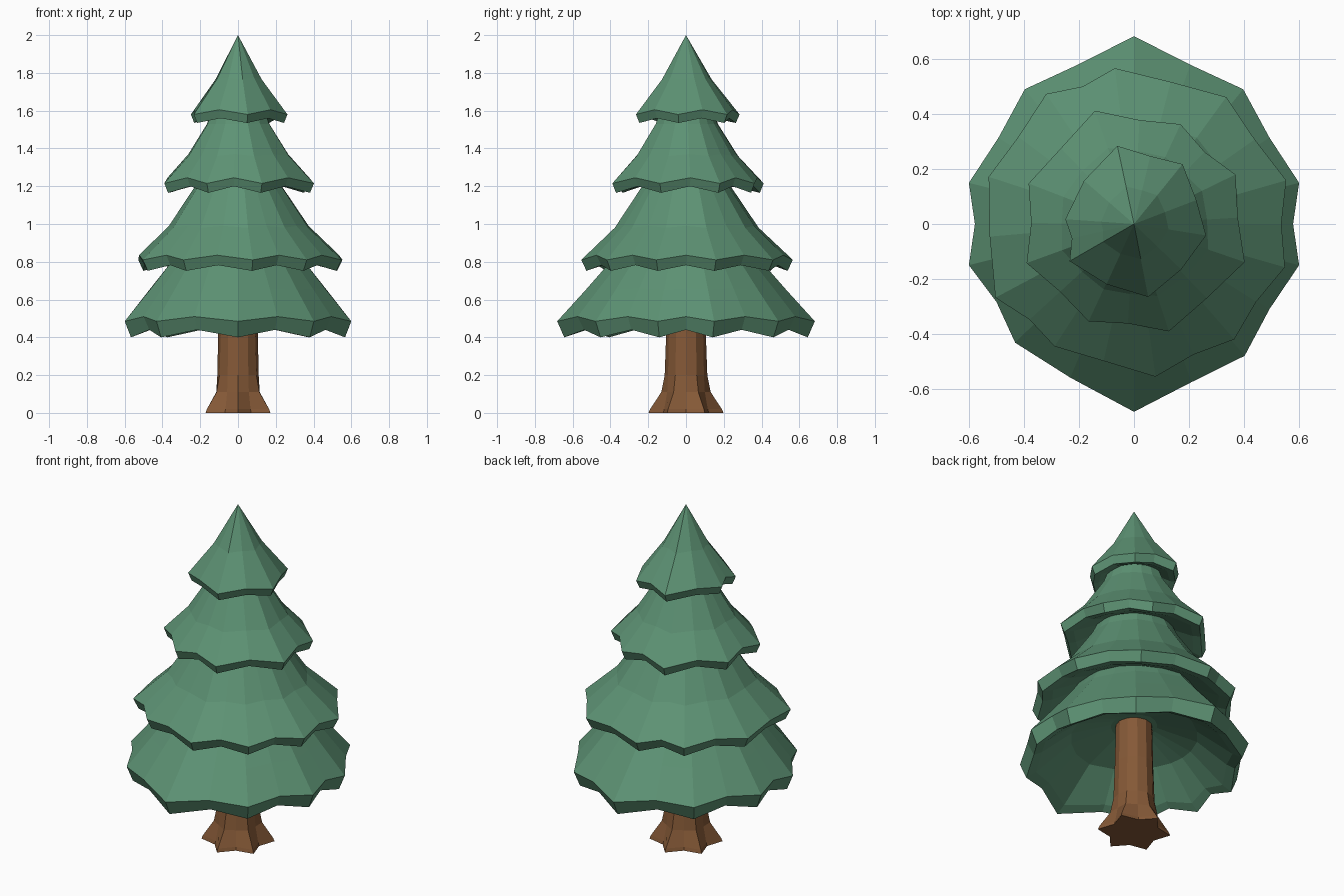
import bpy, bmesh, math


def material(name, color):
    m = bpy.data.materials.new(name)
    m.diffuse_color = (*color, 1)
    return m


GREEN = material("pine green", (0.110, 0.290, 0.175))
BROWN = material("bark brown", (0.235, 0.100, 0.038))


def star_loft(name, tips, rings, mat, apex=None):
    """Loft star rings. tips: (angle, radius); ring: (scale, tip z, valley factor, valley lift)."""
    bm = bmesh.new()
    loops = []
    n = len(tips)
    for scale, z, valley, lift in rings:
        loop = []
        for i, (a, r) in enumerate(tips):
            a2, r2 = tips[(i + 1) % n]
            if a2 < a:
                a2 += 360
            mid_a, mid_r = (a + a2) / 2, (r + r2) / 2 * valley
            for ang, rad, h in ((a, r, z), (mid_a, mid_r, z + lift)):
                t = math.radians(ang)
                loop.append(bm.verts.new((rad * scale * math.cos(t), rad * scale * math.sin(t), h)))
        loops.append(loop)
    for lo, hi in zip(loops, loops[1:]):
        for i in range(2 * n):
            j = (i + 1) % (2 * n)
            bm.faces.new((lo[i], lo[j], hi[j], hi[i]))
    if apex:
        top = bm.verts.new((0, 0, apex))
        for i in range(2 * n):
            bm.faces.new((loops[0][i], loops[0][(i + 1) % (2 * n)], top))
    else:
        bm.faces.new(loops[0])
    bm.faces.new(loops[-1])
    bmesh.ops.recalc_face_normals(bm, faces=bm.faces)
    me = bpy.data.meshes.new(name)
    bm.to_mesh(me)
    bm.free()
    me.materials.append(mat)
    ob = bpy.data.objects.new(name, me)
    bpy.context.collection.objects.link(ob)
    return ob


# Trunk with six flared roots
star_loft("trunk", [(30 + 60 * i, 0.198) for i in range(6)], [
    (0.50, 0.70, 1.0, 0), (0.53, 0.42, 1.0, 0), (0.57, 0.20, 0.97, 0),
    (0.66, 0.11, 0.88, 0), (0.96, 0.02, 0.70, 0), (1.0, 0.0, 0.70, 0)], BROWN)

# Bottom branch tier, hollow underneath
star_loft("bottom_tier", [(14, .618), (51, .63), (90, .682), (129, .63), (166, .618),
                          (194, .618), (225, .61), (270, .682), (310, .625), (346, .618)], [
    (0.35, 1.02, 1.0, 0), (0.60, 0.79, 0.97, 0), (0.78, 0.65, 0.96, 0.01),
    (1.0, 0.485, 0.935, 0.025), (0.945, 0.40, 0.93, 0.04),
    (0.86, 0.43, 0.94, 0.03), (0.55, 0.59, 1.0, 0), (0.2, 0.66, 1.0, 0)], GREEN)

# Lower middle tier
star_loft("lower_middle_tier", [(16, .575), (54, .57), (97, .57), (124, .57), (162, .555),
                                (208, .57), (237, .53), (278, .56), (311, .555), (344, .57)], [
    (0.30, 1.35, 1.0, 0), (0.43, 1.19, 0.97, 0), (0.68, 0.98, 0.96, 0.01),
    (1.0, 0.81, 0.935, 0.025), (0.95, 0.752, 0.93, 0.03),
    (0.84, 0.775, 0.94, 0.02), (0.55, 0.86, 1.0, 0)], GREEN)

# Upper middle tier
star_loft("upper_middle_tier", [(26, .41), (65, .40), (109, .435), (159, .41),
                                (200, .415), (245, .39), (288, .41), (341, .425)], [
    (0.28, 1.68, 1.0, 0), (0.41, 1.53, 0.97, 0), (0.67, 1.36, 0.95, 0.01),
    (1.0, 1.215, 0.905, 0.03), (0.95, 1.165, 0.90, 0.035),
    (0.82, 1.185, 0.92, 0.02), (0.5, 1.25, 1.0, 0)], GREEN)

# Top tier, ending in a point
star_loft("top_tier", [(51, .28), (102, .29), (176, .25), (210, .27), (281, .27), (351, .265)], [
    (0.48, 1.765, 0.92, 0.01), (1.0, 1.58, 0.89, 0.025), (0.93, 1.535, 0.89, 0.025),
    (0.78, 1.55, 0.92, 0.015), (0.45, 1.60, 1.0, 0)], GREEN, apex=2.0)
